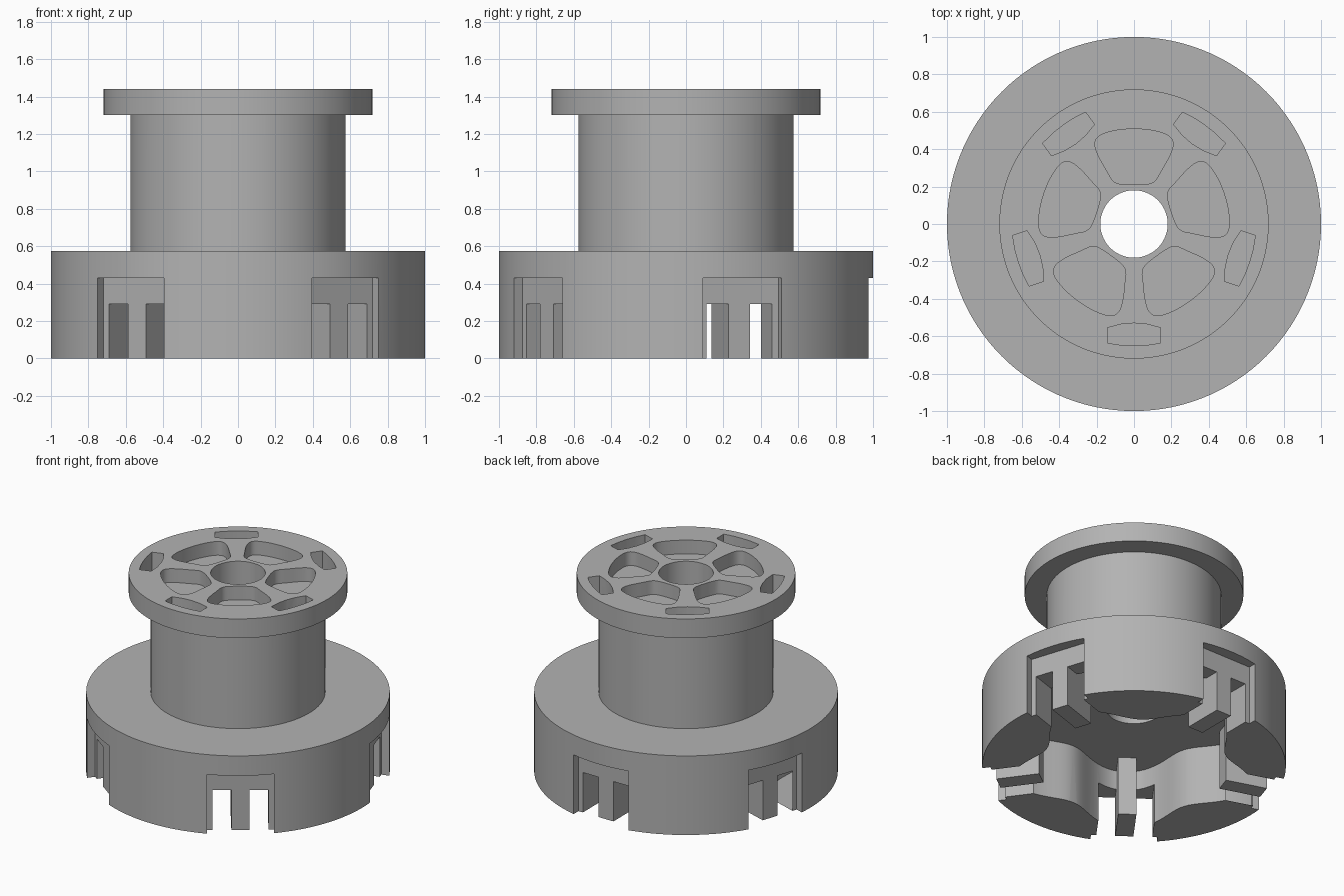
import bpy, bmesh, math
from mathutils import Matrix

cube = bpy.data.objects.get("Cube")
if cube:
    bpy.data.objects.remove(cube, do_unlink=True)

grey = bpy.data.materials.new("plain grey")
grey.use_nodes = True
grey.diffuse_color = (0.45, 0.45, 0.45, 1)
grey.node_tree.nodes["Principled BSDF"].inputs["Base Color"].default_value = (0.45, 0.45, 0.45, 1)

FIFTH = math.tau / 5


def add_object(name, bm):
    bmesh.ops.recalc_face_normals(bm, faces=bm.faces)
    mesh = bpy.data.meshes.new(name)
    bm.to_mesh(mesh)
    bm.free()
    mesh.materials.append(grey)
    obj = bpy.data.objects.new(name, mesh)
    bpy.context.collection.objects.link(obj)
    return obj


def prism(bm, outline, z0, z1, turn=0.0):
    """Extrude a flat outline upward, turned about the axle."""
    rot = Matrix.Rotation(turn, 3, 'Z')
    low = [bm.verts.new(rot @ Matrix.Translation((x, y, z0)).translation) for x, y in outline]
    high = [bm.verts.new(rot @ Matrix.Translation((x, y, z1)).translation) for x, y in outline]
    bm.faces.new(low)
    bm.faces.new(high)
    for i in range(len(low)):
        j = (i + 1) % len(low)
        bm.faces.new((low[i], low[j], high[j], high[i]))


def ring_of_prisms(name, outline, z0, z1, start=0.0):
    """Five copies of a prism; outlines are drawn around the +y spoke."""
    bm = bmesh.new()
    for k in range(5):
        prism(bm, outline, z0, z1, start + k * FIFTH)
    return add_object(name, bm)


def box_outline(half, y0, y1):
    return [(-half, y0), (half, y0), (half, y1), (-half, y1)]


def mirrored(half):
    """Close a right-hand half outline that starts and ends on x = 0."""
    return half + [(-x, y) for x, y in reversed(half[1:-1])]


def rounded(points, rounds=2):
    for _ in range(rounds):
        out = []
        for (ax, ay), (bx, by) in zip(points, points[1:] + points[:1]):
            out += [(ax * .75 + bx * .25, ay * .75 + by * .25),
                    (ax * .25 + bx * .75, ay * .25 + by * .75)]
        points = out
    return points


def smooth(obj):
    bpy.ops.object.select_all(action='DESELECT')
    bpy.context.view_layer.objects.active = obj
    obj.select_set(True)
    bpy.ops.object.shade_smooth_by_angle(angle=math.radians(30))


def carve(obj, cutter):
    mod = obj.modifiers.new("carve", 'BOOLEAN')
    mod.operation = 'DIFFERENCE'
    mod.solver = 'EXACT'
    mod.object = cutter
    bpy.context.view_layer.objects.active = obj
    bpy.ops.object.modifier_apply(modifier=mod.name)
    bpy.data.objects.remove(cutter, do_unlink=True)


# Stepped body with its axle hole, revolved from one profile
profile = [(.18, 0), (1, 0), (1, .575), (.575, .575), (.575, 1.3),
           (.72, 1.3), (.72, 1.44), (.18, 1.44)]
steps = 120
bm = bmesh.new()
rings = [[bm.verts.new((r * math.cos(a * math.tau / steps), r * math.sin(a * math.tau / steps), z))
          for a in range(steps)] for r, z in profile]
for ring, above in zip(rings, rings[1:] + rings[:1]):
    for a in range(steps):
        b = (a + 1) % steps
        bm.faces.new((ring[a], ring[b], above[b], above[a]))
body = add_object("stepped_body", bm)

# Wavy underside cavity, bulging inward between the slots
wave = []
for i in range(120):
    a = i * math.tau / 120
    r = .72 + .1 * math.cos(5 * (a - math.pi / 2))
    wave.append((r * math.cos(a), r * math.sin(a)))
bm = bmesh.new()
prism(bm, wave, -.1, .43)
carve(body, add_object("cavity_cutter", bm))

# Side slots: wide outer recess, narrower opening behind it
carve(body, ring_of_prisms("recess_cutter", box_outline(.22, .92, 1.1), -.1, .43))
carve(body, ring_of_prisms("opening_cutter", box_outline(.185, .6, 1.05), -.1, .29))

# Rounded pockets in the top face
petal = mirrored([(0, .51), (.1, .502), (.19, .475), (.215, .43), (.19, .36),
                  (.145, .285), (.11, .22), (.05, .21), (0, .21)])
carve(body, ring_of_prisms("pocket_cutter", rounded(petal), 1.34, 1.6))

# Curved slots through the flange rim
rim_slot = mirrored([(0, .65), (.07, .647), (.142, .636), (.142, .555), (.07, .536), (0, .53)])
carve(body, ring_of_prisms("rim_cutter", rim_slot, 1.3, 1.6, math.pi))
smooth(body)

# Tabs hanging in the side slots
ring_of_prisms("slot_tabs", box_outline(.06, .63, .92), 0, .432)
